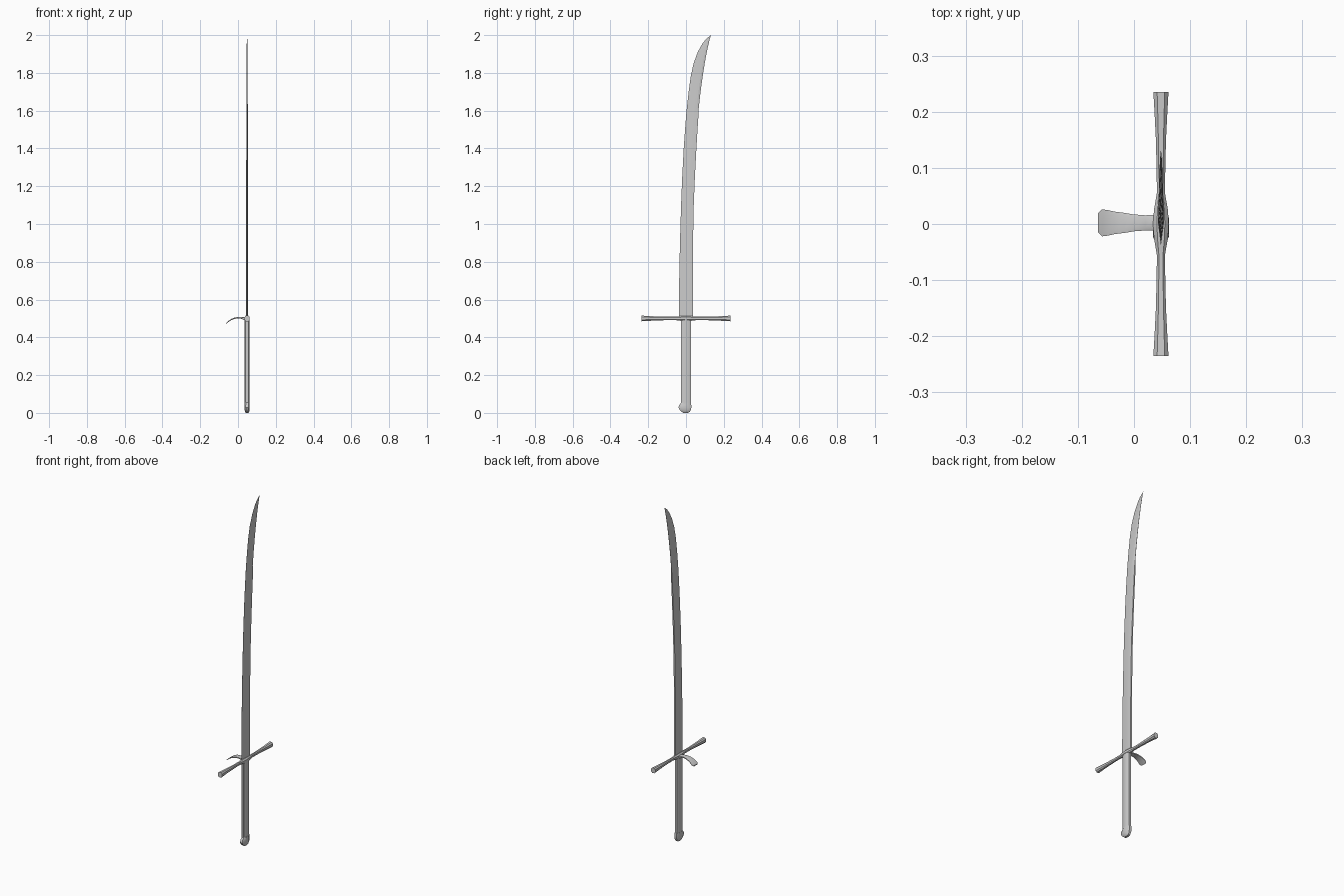
import bpy, bmesh

CX = 0.048  # the sword's centre plane in x


def loft(name, rings, angle=0.5):
    """Skin a list of equal-length point rings and cap both ends."""
    bm = bmesh.new()
    vr = [[bm.verts.new(p) for p in ring] for ring in rings]
    n = len(rings[0])
    for a, b in zip(vr, vr[1:]):
        for i in range(n):
            j = (i + 1) % n
            bm.faces.new((a[i], a[j], b[j], b[i]))
    bm.faces.new(vr[0])
    bm.faces.new(vr[-1])
    bmesh.ops.remove_doubles(bm, verts=bm.verts, dist=0.00005)
    bmesh.ops.recalc_face_normals(bm, faces=bm.faces)
    mesh = bpy.data.meshes.new(name)
    bm.to_mesh(mesh)
    bm.free()
    ob = bpy.data.objects.new(name, mesh)
    bpy.context.collection.objects.link(ob)
    bpy.ops.object.select_all(action='DESELECT')
    bpy.context.view_layer.objects.active = ob
    ob.select_set(True)
    bpy.ops.object.shade_smooth_by_angle(angle=angle)
    return ob


def octagon(a, b, c=0.5):
    """Chamfered rectangle with half sizes a, b; c is the flat fraction."""
    return [(a, -b * c), (a, b * c), (a * c, b), (-a * c, b),
            (-a, b * c), (-a, -b * c), (-a * c, -b), (a * c, -b)]


# Blade: z, cutting edge y, back y, half thickness, half thickness of the back
stations = [
    (0.50, -0.038, 0.036, 0.0055, 0.0050), (0.70, -0.036, 0.036, 0.0053, 0.0048),
    (0.90, -0.032, 0.037, 0.0050, 0.0045), (1.10, -0.026, 0.041, 0.0047, 0.0042),
    (1.25, -0.020, 0.047, 0.0045, 0.0040), (1.40, -0.012, 0.055, 0.0042, 0.0037),
    (1.50, -0.005, 0.061, 0.0040, 0.0035), (1.59, 0.002, 0.067, 0.0038, 0.0033),
    (1.61, 0.004, 0.067, 0.0037, 0.0006), (1.70, 0.014, 0.077, 0.0034, 0.0005),
    (1.78, 0.025, 0.088, 0.0031, 0.0005), (1.85, 0.040, 0.099, 0.0028, 0.0005),
    (1.91, 0.062, 0.110, 0.0023, 0.0004), (1.955, 0.087, 0.120, 0.0017, 0.0003),
    (1.98, 0.107, 0.126, 0.0010, 0.0002), (2.00, 0.1315, 0.132, 0.0002, 0.0001)]
blade = []
for z, y0, y1, t, s in stations:
    w = y1 - y0
    side = [(t, y0 + 0.55 * w), (t, y1 - 0.17 * w), (s, y1)]
    pts = [(0.0002, y0)] + side + [(-x, y) for x, y in reversed(side)] + [(-0.0002, y0)]
    blade.append([(CX + x, y, z) for x, y in pts])
loft("blade", blade, 0.2)

# Grip: full tang between two chamfered scales
loft("tang", [[(CX + x, y, z) for x, y in
               [(-.004, -.026), (.004, -.026), (.004, .026), (-.004, .026)]]
              for z in (0.03, 0.50)])
for side, label in ((1, "right"), (-1, "left")):
    profile = [(0.003, -0.025), (0.007, -0.025), (0.0125, -0.013),
               (0.0125, 0.013), (0.007, 0.025), (0.003, 0.025)]
    loft(label + "_grip_scale", [[(CX + side * x, y, z) for x, y in profile]
                                 for z in (0.04, 0.495)])

# Pommel cap with a small beak on the edge side: z, y min, y max, half x
pommel = []
for z, y0, y1, a in [(0.0, -0.014, 0.010, 0.007), (0.006, -0.023, 0.020, 0.011),
                     (0.017, -0.034, 0.026, 0.0135), (0.028, -0.040, 0.028, 0.014),
                     (0.040, -0.037, 0.028, 0.014), (0.054, -0.026, 0.027, 0.0135)]:
    pommel.append([(CX + x, (y0 + y1) / 2 + y, z)
                   for x, y in octagon(a, (y1 - y0) / 2)])
loft("pommel_cap", pommel)

# Crossguard: y, half width in x, half height, mirrored about the middle
half = [(0.235, 0.0135, 0.0150), (0.20, 0.0115, 0.0130), (0.15, 0.0090, 0.0105),
        (0.10, 0.0078, 0.0090), (0.056, 0.0072, 0.0090), (0.042, 0.0095, 0.0105),
        (0.025, 0.0125, 0.0130)]
guard = [(-y, a, h) for y, a, h in half] + [(0, 0.0140, 0.0140)] + half[::-1]
loft("crossguard", [[(CX + x, y, 0.50 + z) for x, z in octagon(a, h)]
                    for y, a, h in guard])

# Side nail curling down from the guard: x, z, half width, half thickness
nail = [(0.046, 0.498, 0.015, 0.010), (0.034, 0.498, 0.014, 0.008),
        (0.020, 0.503, 0.0135, 0.005), (0.000, 0.504, 0.015, 0.0038),
        (-0.018, 0.501, 0.018, 0.0035), (-0.034, 0.495, 0.020, 0.0032),
        (-0.048, 0.486, 0.023, 0.0030), (-0.057, 0.479, 0.024, 0.0028),
        (-0.064, 0.473, 0.017, 0.0025)]
loft("side_nail", [[(x, 0.002 + y, z + dz) for y, dz in octagon(w, h, 0.7)]
                   for x, z, w, h in nail])
